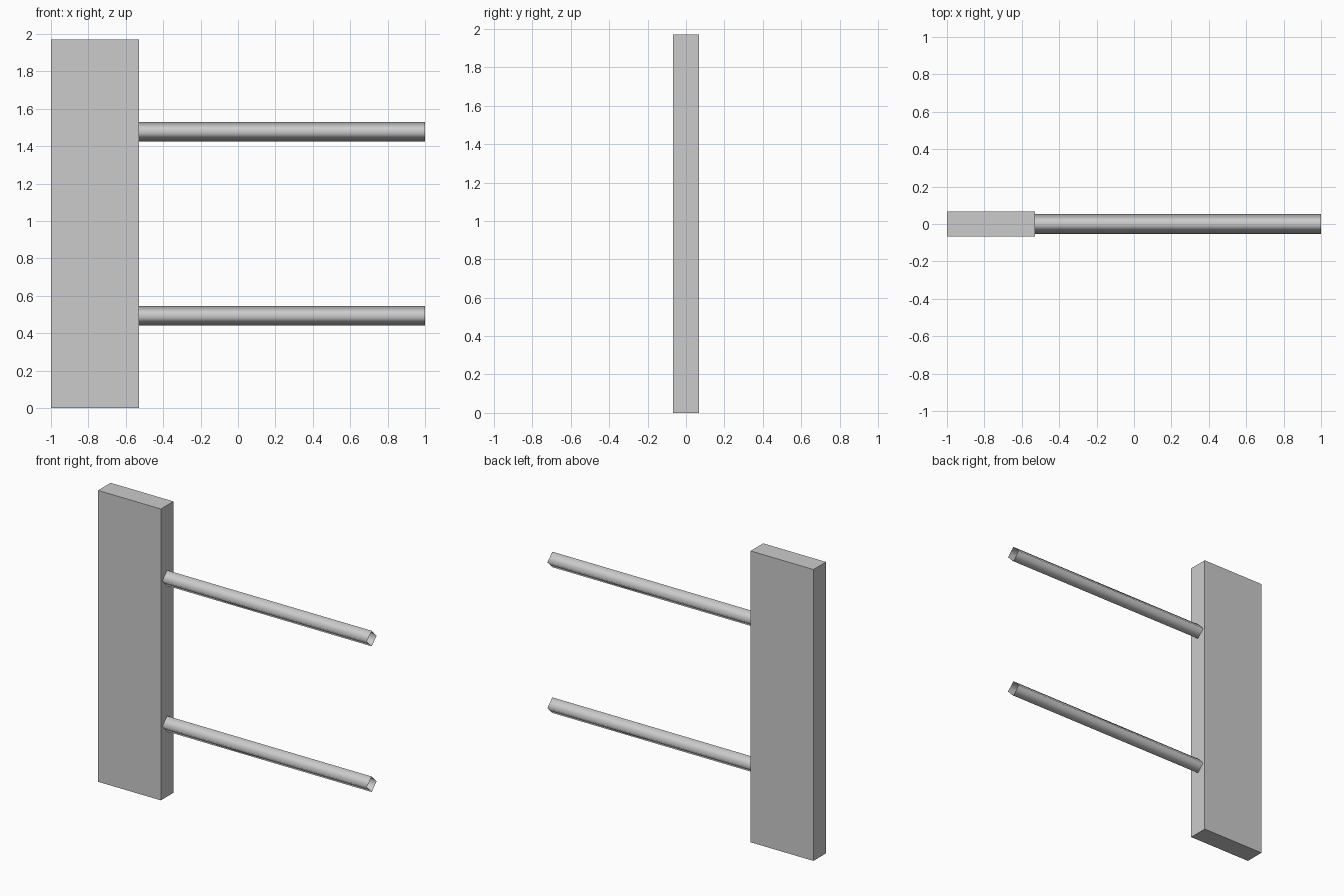
import bpy
from math import pi

if "Cube" in bpy.data.objects:
    bpy.data.objects.remove(bpy.data.objects["Cube"])

HEIGHT, LEFT_EDGE, JOINT, TIP = 1.97, -1.0, -0.53, 1.0
THICKNESS, ROD_RADIUS = 0.134, 0.0525

# One plain grey for everything
grey = bpy.data.materials.new("plain grey")
grey.use_nodes = True
colour = (0.6, 0.6, 0.6, 1)
grey.diffuse_color = colour
grey.node_tree.nodes["Principled BSDF"].inputs["Base Color"].default_value = colour


def finish(name):
    obj = bpy.context.object
    obj.name = name
    obj.data.materials.append(grey)
    bpy.ops.object.transform_apply(location=False, rotation=True, scale=True)
    return obj


# Tall flat panel
bpy.ops.mesh.primitive_cube_add(size=1, location=((LEFT_EDGE + JOINT) / 2, 0, HEIGHT / 2))
bpy.context.object.scale = (JOINT - LEFT_EDGE, THICKNESS, HEIGHT)
finish("panel")

# Open four-sided rods, corners up and down, smooth shaded
for name, level in (("lower_rod", 0.25), ("upper_rod", 0.75)):
    bpy.ops.mesh.primitive_cylinder_add(
        vertices=4, radius=ROD_RADIUS, depth=TIP - JOINT, end_fill_type='NOTHING',
        location=((JOINT + TIP) / 2, 0, HEIGHT * level), rotation=(0, pi / 2, 0))
    finish(name)
    bpy.ops.object.shade_smooth()
